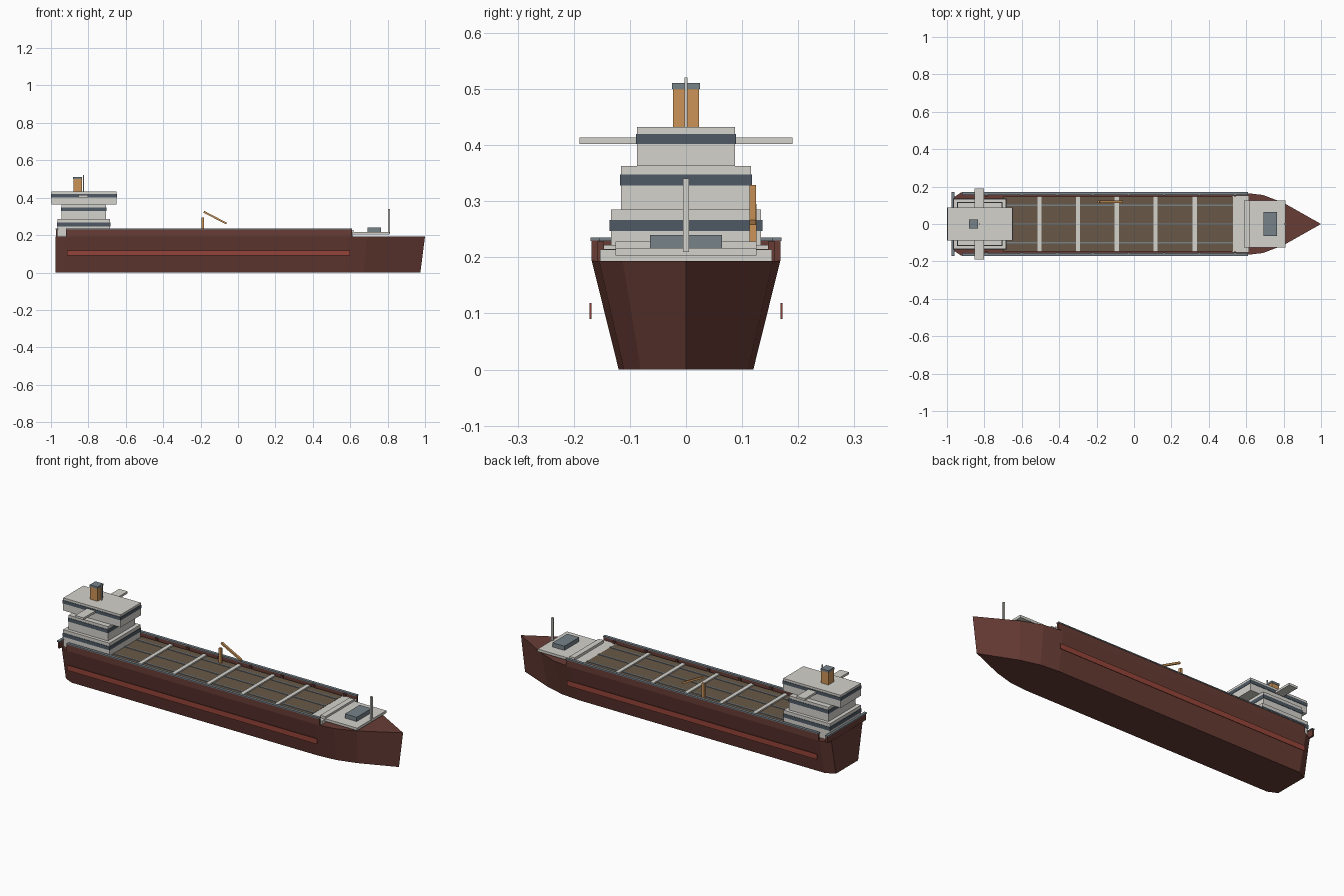
import bpy
import bmesh
from math import atan2, hypot

cube = bpy.data.objects.get("Cube")
if cube:
    bpy.data.objects.remove(cube, do_unlink=True)


def material(name, rgb):
    """Flat material from sRGB bytes."""
    lin = [((c / 255 + 0.055) / 1.055) ** 2.4 for c in rgb] + [1.0]
    m = bpy.data.materials.new(name)
    m.use_nodes = True
    m.diffuse_color = lin
    m.node_tree.nodes["Principled BSDF"].inputs["Base Color"].default_value = lin
    return m


HULL = material("hull maroon", (104, 60, 53))
STRIPE = material("stripe red", (148, 68, 56))
WHITE = material("house white", (212, 210, 204))
GLASS = material("window slate", (78, 90, 100))
GREY = material("steel grey", (118, 130, 137))
BROWN = material("hatch brown", (104, 88, 72))
OCHRE = material("crane ochre", (204, 148, 88))


def finish(name, bm, mat):
    bmesh.ops.recalc_face_normals(bm, faces=bm.faces)
    mesh = bpy.data.meshes.new(name)
    bm.to_mesh(mesh)
    bm.free()
    mesh.materials.append(mat)
    ob = bpy.data.objects.new(name, mesh)
    bpy.context.collection.objects.link(ob)
    return ob


def box(name, mat, x, y, z):
    """Box from (min, max) ranges on each axis."""
    bm = bmesh.new()
    bmesh.ops.create_cube(bm, size=1)
    for v in bm.verts:
        for i, (lo, hi) in enumerate((x, y, z)):
            v.co[i] = hi if v.co[i] > 0 else lo
    return finish(name, bm, mat)


def wide(name, mat, x, half, z):
    """Box symmetric about the centreline."""
    return box(name, mat, x, (-half, half), z)


def pair(name, mat, x, y, z):
    """Matching boxes on both sides."""
    box("left_" + name, mat, x, y, z)
    box("right_" + name, mat, x, (-y[1], -y[0]), z)


# Flared hull: deck outline lofted to a narrower keel outline
DECK = 0.194
half = [(-0.975, 0.135), (-0.925, 0.168), (0.58, 0.168),
        (0.69, 0.155), (0.80, 0.113)]
outline = half + [(1.0, 0)] + [(x, -y) for x, y in reversed(half)]
bm = bmesh.new()
top = [bm.verts.new((x, y, DECK)) for x, y in outline]
keel = [bm.verts.new((min(x, x * 0.975) if x > 0 else x, y * 0.714, 0))
        for x, y in outline]
bm.faces.new(top)
bm.faces.new(keel)
for i in range(len(top)):
    j = (i + 1) % len(top)
    bm.faces.new((top[i], top[j], keel[j], keel[i]))
finish("hull", bm, HULL)

# Side stripes, bulwarks, rail caps and brackets
pair("side_stripe", STRIPE, (-0.915, 0.6), (0.168, 0.172), (0.09, 0.119))
pair("bulwark", HULL, (-0.92, 0.61), (0.157, 0.168), (DECK, 0.23))
pair("rail_cap", GREY, (-0.92, 0.61), (0.154, 0.17), (0.229, 0.235))
for i in range(8):
    x = -0.79 + i * 0.19
    pair("bracket", HULL, (x - 0.006, x + 0.006), (0.146, 0.158), (DECK, 0.228))
wide("stern_bulwark", HULL, (-0.974, -0.964), 0.168, (DECK, 0.23))
wide("stern_rail_cap", GREY, (-0.977, -0.961), 0.17, (0.229, 0.235))

# Cargo hatches, cross beams and long seams
wide("cargo_deck", BROWN, (-0.7, 0.53), 0.146, (DECK, 0.215))
for x in (-0.505, -0.3, -0.092, 0.115, 0.325):
    wide("cross_beam", WHITE, (x - 0.011, x + 0.011), 0.146, (0.2, 0.222))
for y in (-0.1, 0, 0.1):
    box("hatch_seam", GREY, (-0.7, 0.53), (y - 0.004, y + 0.004), (0.2, 0.218))

# Foredeck, breakwater, winch housing and foremast
wide("fore_strip", WHITE, (0.525, 0.615), 0.153, (DECK, 0.214))
wide("foredeck", WHITE, (0.61, 0.81), 0.126, (0.203, 0.217))
wide("breakwater", WHITE, (0.587, 0.617), 0.126, (0.2, 0.228))
wide("winch_housing", GREY, (0.692, 0.764), 0.064, (0.21, 0.24))
wide("foremast", WHITE, (0.803, 0.813), 0.005, (0.21, 0.341))

# Deckhouse tiers, each with a window band
tiers = [("lower", -0.965, -0.685, 0.134, DECK, 0.285, 0.247, 0.267),
         ("middle", -0.945, -0.706, 0.116, 0.285, 0.363, 0.328, 0.348),
         ("bridge", -0.998, -0.65, 0.087, 0.363, 0.432, 0.402, 0.42)]
for name, x0, x1, y, z0, z1, w0, w1 in tiers:
    wide(name + "_deckhouse", WHITE, (x0, x1), y, (z0, z1))
    wide(name + "_window_band", GLASS, (x0 - 0.002, x1 + 0.002), y + 0.002, (w0, w1))
pair("bridge_wing", WHITE, (-0.853, -0.802), (0.085, 0.19), (0.402, 0.414))

# Funnel and aft mast
wide("funnel", OCHRE, (-0.879, -0.835), 0.023, (0.43, 0.501))
wide("funnel_cap", GREY, (-0.881, -0.833), 0.025, (0.5, 0.511))
wide("aft_mast", WHITE, (-0.829, -0.823), 0.003, (0.43, 0.521))

# Deck crane
box("crane_post", OCHRE, (-0.196, -0.182), (0.113, 0.126), (0.21, 0.295))
start, end = (-0.183, 0.325), (-0.062, 0.262)
dx, dz = end[0] - start[0], end[1] - start[1]
reach = hypot(dx, dz) / 2
boom = box("crane_boom", OCHRE, (-reach, reach), (-0.006, 0.006), (-0.005, 0.005))
boom.location = ((start[0] + end[0]) / 2, 0.119, (start[1] + end[1]) / 2)
boom.rotation_euler.y = atan2(-dz, dx)
